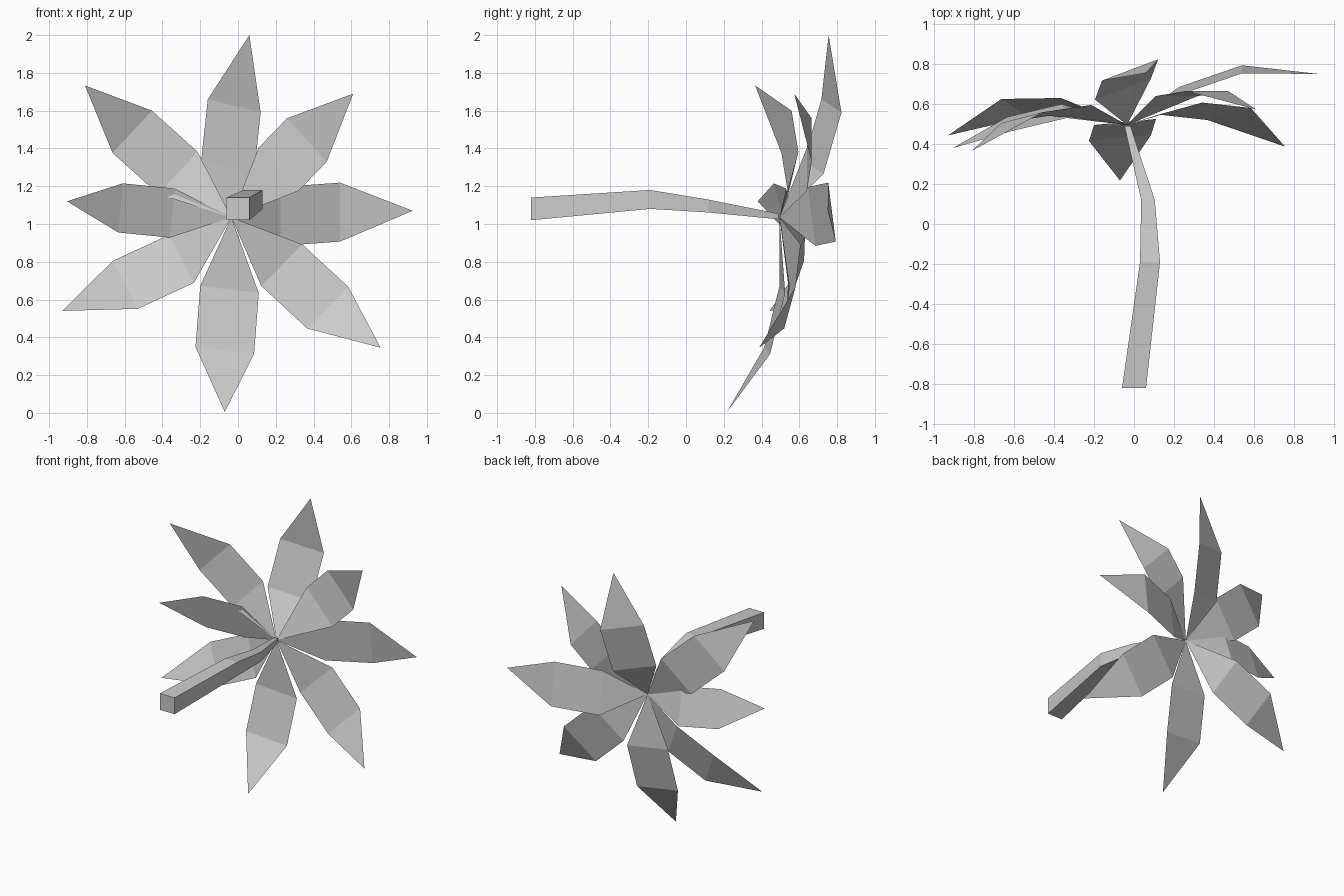
import bpy
import bmesh
from mathutils import Vector

default_cube = bpy.data.objects.get("Cube")
if default_cube:
    bpy.data.objects.remove(default_cube, do_unlink=True)


def make_material(name, colour):
    material = bpy.data.materials.new(name)
    material.use_nodes = True
    material.diffuse_color = colour
    shader = next(n for n in material.node_tree.nodes if n.type == "BSDF_PRINCIPLED")
    shader.inputs["Base Color"].default_value = colour
    return material


grey = make_material("plain grey", (0.6, 0.6, 0.6, 1))


def finish_object(name, bm):
    """Turn a bmesh into a flat shaded object in the scene."""
    mesh = bpy.data.meshes.new(name)
    bm.to_mesh(mesh)
    bm.free()
    mesh.materials.append(grey)
    scene_object = bpy.data.objects.new(name, mesh)
    bpy.context.collection.objects.link(scene_object)
    return scene_object


def make_leaf(name, hub, inner, outer, tip, half_width):
    """Flat leaf: triangle from the hub, a parallel band, then a pointed end."""
    bm = bmesh.new()
    half = Vector(half_width)
    root = bm.verts.new(hub)
    point = bm.verts.new(tip)
    inner_pair = [bm.verts.new(Vector(inner) + half * side) for side in (-1, 1)]
    outer_pair = [bm.verts.new(Vector(outer) + half * side) for side in (-1, 1)]
    bm.faces.new((root, inner_pair[0], inner_pair[1]))
    bm.faces.new((inner_pair[0], outer_pair[0], outer_pair[1], inner_pair[1]))
    bm.faces.new((outer_pair[0], point, outer_pair[1]))
    # Leaf fronts look towards -y
    for face in bm.faces:
        face.normal_update()
        if face.normal.y > 0:
            face.normal_flip()
    return finish_object(name, bm)


def make_trunk(name, rings):
    """Bent square trunk lofted through rings of (centre, half size)."""
    bm = bmesh.new()
    corners = ((-1, -1), (1, -1), (1, 1), (-1, 1))
    loops = []
    for (x, y, z), half in rings:
        loops.append([bm.verts.new((x + half * a, y, z + half * b)) for a, b in corners])
    for lower, upper in zip(loops, loops[1:]):
        for i in range(len(corners)):
            j = (i + 1) % len(corners)
            bm.faces.new((lower[i], lower[j], upper[j], upper[i]))
    bm.faces.new(loops[0])
    bm.faces.new(loops[-1])
    bmesh.ops.recalc_face_normals(bm, faces=bm.faces)
    return finish_object(name, bm)


# Trunk, lying along y and narrowing towards the crown
make_trunk("trunk", [
    ((0, -0.82, 1.08), 0.06),
    ((0.08, -0.19, 1.13), 0.05),
    ((0.07, 0.12, 1.095), 0.034),
    ((-0.033, 0.49, 1.04), 0.015),
])

# Leaves of the crown: inner centre, outer centre, tip, half width
crown = (-0.035, 0.495, 1.035)
leaves = {
    "top_leaf": ((-0.055, 0.675, 1.3), (-0.02, 0.77, 1.625), (0.06, 0.755, 2), (0.14, 0.053, -0.035)),
    "upper_left_leaf": ((0.215, 0.64, 1.29), (0.365, 0.665, 1.445), (0.61, 0.573, 1.69), (0.105, 0, -0.115)),
    "left_leaf": ((0.225, 0.665, 1.04), (0.54, 0.773, 1.063), (0.925, 0.75, 1.07), (0, 0.02, -0.156)),
    "lower_left_leaf": ((0.232, 0.577, 0.782), (0.475, 0.55, 0.557), (0.755, 0.387, 0.345), (0.109, 0.03, 0.11)),
    "bottom_leaf": ((-0.045, 0.51, 0.653), (-0.07, 0.43, 0.33), (-0.07, 0.217, 0.005), (0.155, 0.015, -0.019)),
    "lower_right_leaf": ((-0.3, 0.585, 0.815), (-0.597, 0.58, 0.678), (-0.93, 0.443, 0.54), (-0.066, 0.045, 0.127)),
    "right_leaf": ((-0.348, 0.565, 1.058), (-0.622, 0.5, 1.085), (-0.905, 0.38, 1.12), (0.012, -0.035, 0.13)),
    "upper_right_leaf": ((-0.318, 0.568, 1.27), (-0.56, 0.532, 1.488), (-0.81, 0.366, 1.733), (0.104, 0.027, 0.112)),
}
for leaf_name, (inner, outer, tip, half_width) in leaves.items():
    make_leaf(leaf_name, crown, inner, outer, tip, half_width)
